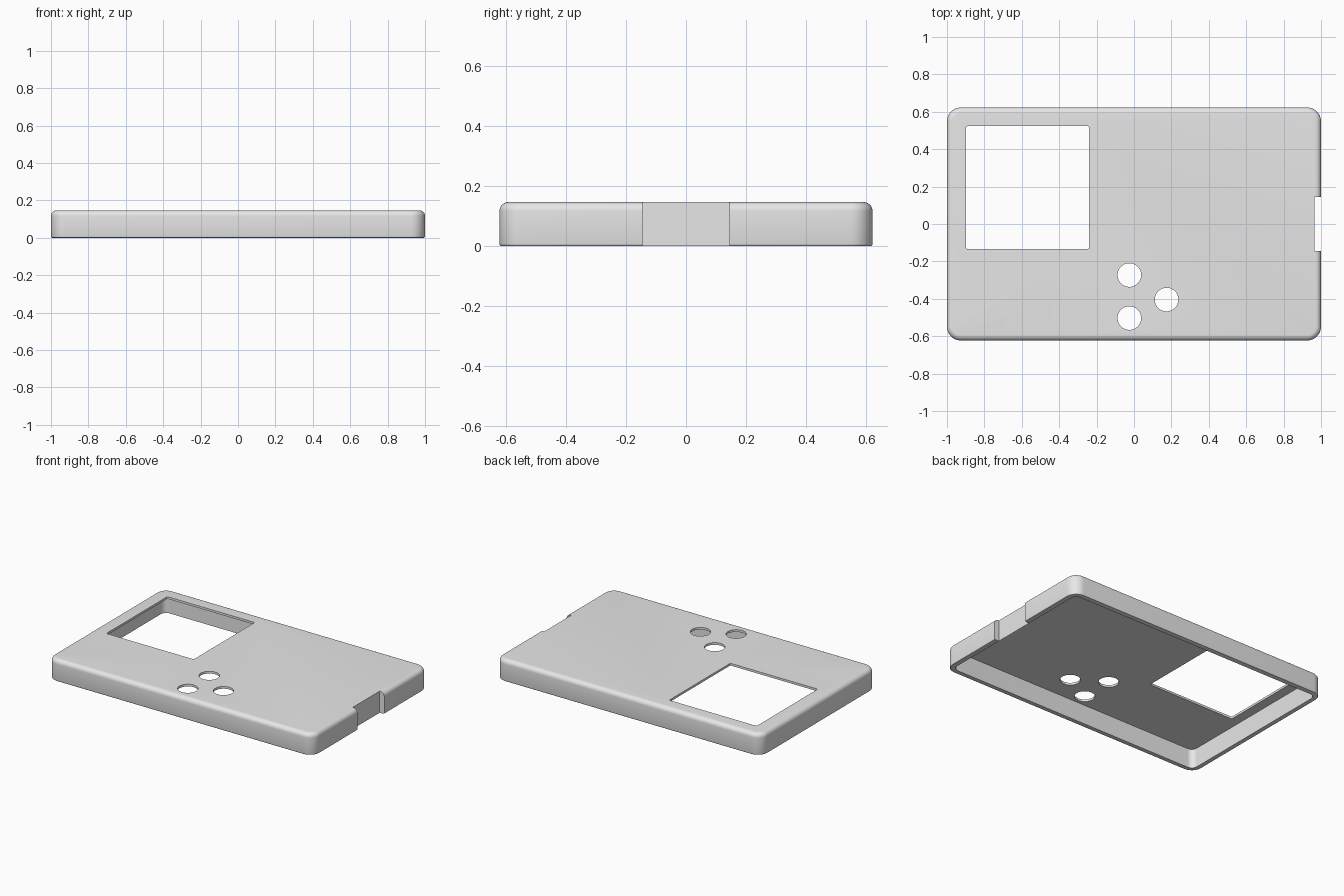
import bpy, bmesh
from math import sin, cos, pi

old = bpy.data.objects.get("Cube")
if old:
    bpy.data.objects.remove(old, do_unlink=True)

HX, HY, HEIGHT = 1.0, 0.623, 0.147
WALL, PLATE = 0.035, 0.015
CORNER, FILLET, FOOT = 0.075, 0.03, 0.008

grey = bpy.data.materials.new("light grey plastic")
grey.use_nodes = True
colour = (0.8, 0.8, 0.8, 1)
grey.diffuse_color = colour
grey.node_tree.nodes["Principled BSDF"].inputs["Base Color"].default_value = colour


def rounded_rect(hx, hy, r, steps=10):
    """Outline of a rectangle with rounded corners."""
    points = []
    for q, (sx, sy) in enumerate([(1, 1), (-1, 1), (-1, -1), (1, -1)]):
        for i in range(steps + 1):
            a = (q + i / steps) * pi / 2
            points.append((sx * (hx - r) + r * cos(a), sy * (hy - r) + r * sin(a)))
    return points


def loft(name, sections, centre=(0, 0)):
    """Solid skinned through (outline, z) sections, capped at both ends."""
    bm = bmesh.new()
    rings = [[bm.verts.new((x + centre[0], y + centre[1], z)) for x, y in outline]
             for outline, z in sections]
    n = len(rings[0])
    for low, high in zip(rings, rings[1:]):
        for i in range(n):
            j = (i + 1) % n
            bm.faces.new((low[i], low[j], high[j], high[i]))
    bm.faces.new(rings[0][::-1])
    bm.faces.new(rings[-1])
    bmesh.ops.recalc_face_normals(bm, faces=bm.faces)
    mesh = bpy.data.meshes.new(name)
    bm.to_mesh(mesh)
    bm.free()
    mesh.materials.append(grey)
    obj = bpy.data.objects.new(name, mesh)
    bpy.context.collection.objects.link(obj)
    return obj


def prism(name, outline, z0, z1, centre=(0, 0)):
    return loft(name, [(outline, z0), (outline, z1)], centre)


# Outer body: small rounded foot, straight walls, filleted top edge
profile = []
for i in range(4):
    a = i / 3 * pi / 2
    profile.append((FOOT * (1 - sin(a)), FOOT * (1 - cos(a))))
for i in range(9):
    a = i / 8 * pi / 2
    profile.append((FILLET * (1 - cos(a)), HEIGHT - FILLET * (1 - sin(a))))
cover = loft("case_cover", [(rounded_rect(HX - d, HY - d, CORNER - d), z) for d, z in profile])

# Cutters: hollow underside, screen window, side port, button holes
cutters = [
    prism("cavity_cutter", rounded_rect(HX - WALL, HY - WALL, CORNER - WALL), -0.1, HEIGHT - PLATE),
    prism("window_cutter", rounded_rect(0.329, 0.328, 0.008, 3), 0.1, 0.3, (-0.569, 0.195)),
    prism("port_cutter", [(-1, -1.45), (1, -1.45), (1, 1.45), (-1, 1.45)], -0.2, 0.3),
]
cutters[-1].scale = (0.1, 0.1, 1)
cutters[-1].location.x = HX - WALL + 0.1
circle = [(0.063 * cos(i * pi / 24), 0.063 * sin(i * pi / 24)) for i in range(48)]
for centre in [(-0.025, -0.273), (-0.025, -0.503), (0.174, -0.404)]:
    cutters.append(prism("button_hole_cutter", circle, 0.1, 0.3, centre))

bpy.ops.object.select_all(action="DESELECT")
bpy.context.view_layer.objects.active = cover
cover.select_set(True)
for cutter in cutters:
    cut = cover.modifiers.new(cutter.name, "BOOLEAN")
    cut.operation = "DIFFERENCE"
    cut.solver = "EXACT"
    cut.object = cutter
    bpy.ops.object.modifier_apply(modifier=cut.name)
for cutter in cutters:
    bpy.data.objects.remove(cutter, do_unlink=True)

bpy.ops.object.shade_smooth_by_angle(angle=pi / 6)
